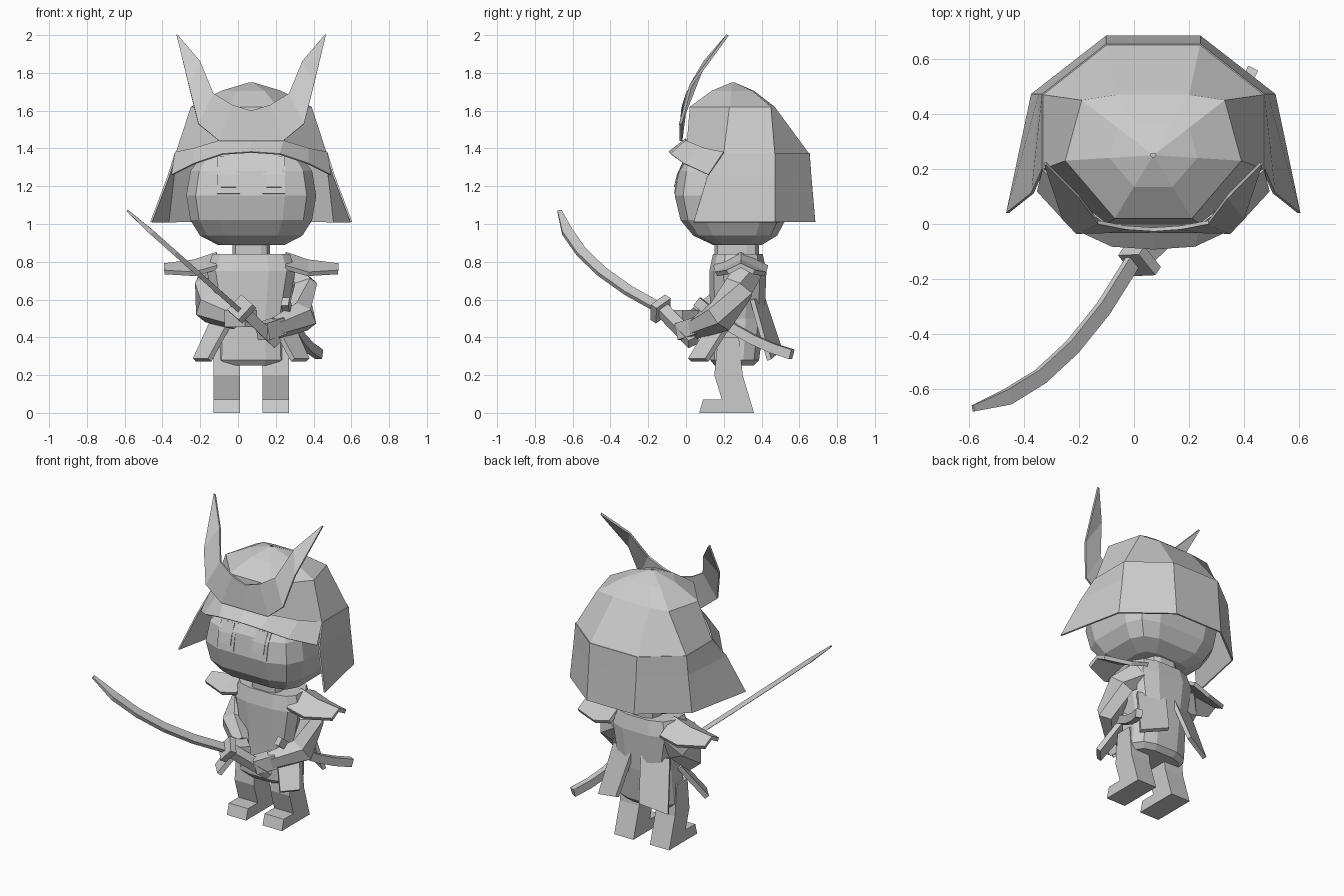
import bpy, bmesh
from math import sin, cos, pi, sqrt, copysign
from mathutils import Vector

if "Cube" in bpy.data.objects:
    bpy.data.objects.remove(bpy.data.objects["Cube"])

MID_X, MID_Y = .07, .25  # figure's own axis

GREY = (.6, .6, .6, 1)
grey = bpy.data.materials.new("plain grey")
grey.use_nodes = True
grey.diffuse_color = GREY
grey.node_tree.nodes["Principled BSDF"].inputs["Base Color"].default_value = GREY


def sheet(name, rows, closed=False, caps=False, thick=0, mirror=False, offset_x=MID_X):
    """Skin a surface across rows of points."""
    bm = bmesh.new()
    grid = [[bm.verts.new(point) for point in row] for row in rows]
    count = len(grid[0])
    for low, high in zip(grid, grid[1:]):
        for i in range(count if closed else count - 1):
            j = (i + 1) % count
            bm.faces.new((low[i], low[j], high[j], high[i]))
    if caps:
        bm.faces.new(grid[0])
        bm.faces.new(grid[-1])
    bmesh.ops.recalc_face_normals(bm, faces=bm.faces)
    mesh = bpy.data.meshes.new(name)
    bm.to_mesh(mesh)
    bm.free()
    mesh.materials.append(grey)
    part = bpy.data.objects.new(name, mesh)
    bpy.context.collection.objects.link(part)
    part.location.x = offset_x
    if mirror:
        part.modifiers.new("mirror", 'MIRROR').use_clip = True
    if thick:
        solid = part.modifiers.new("thickness", 'SOLIDIFY')
        solid.thickness = thick
        solid.offset = 0


def ring(height, width, front, back, sides, power):
    """Horizontal ring with separate depth to the front and the back."""
    points = []
    for i in range(sides):
        angle = 2 * pi * (i + .5) / sides
        across = copysign(abs(cos(angle)) ** power, cos(angle))
        along = copysign(abs(sin(angle)) ** power, sin(angle))
        depth = back if along > 0 else front
        points.append((width * across, MID_Y + depth * along, height))
    return points


def body(name, rings, power, sides=12):
    """Closed solid lofted through horizontal rings."""
    rows = [ring(*values, sides, power) for values in rings]
    sheet(name, rows, closed=True, caps=True)


def tube(name, path, width, height, sides=4, tip=1, up=(0, 0, 1), **options):
    """Sweep a polygon along a path, scaled at the tip."""
    path = [Vector(point) for point in path]
    last = len(path) - 1
    rows = []
    for i, point in enumerate(path):
        tangent = (path[min(i + 1, last)] - path[max(i - 1, 0)]).normalized()
        side = Vector(up).cross(tangent).normalized()
        top = tangent.cross(side)
        scale = (tip if i == last else 1) / cos(pi / sides)
        angles = [2 * pi * (k + .5) / sides for k in range(sides)]
        rows.append([point + scale * (side * width * cos(a) + top * height * sin(a))
                     for a in angles])
    sheet(name, rows, closed=True, caps=True, **options)


def bend(start, control, end, steps=5):
    """Points on a smooth curve between two ends."""
    start, control, end = Vector(start), Vector(control), Vector(end)
    fractions = [i / steps for i in range(steps + 1)]
    return [start.lerp(control, t).lerp(control.lerp(end, t), t) for t in fractions]


# Head: rounded box, chin set back more than the brow
head_rings = []
for t in (1.3, .9, .5, 0, -.5, -1):
    round_off = sqrt(cos(t))
    front = cos(t) ** .8 if t > 0 else round_off
    head_rings.append((1.15 - .27 * sin(t), .35 * round_off, .315 * front, .3 * round_off))
body("head", head_rings, power=.5)
body("neck", [(z, .1, .1, .14) for z in (.8, .92)], power=.5)

# Eyes: thin plates with a raised pupil, following the face
for name, size, lift in (("eyes", 1, .061), ("pupils", .65, .064)):
    rows = []
    for step in (-1, 0, 1):
        rise = .1 * (1 + step * size)
        rows.append([(.12 + .06 * size * side, 1.75 * rise ** 2 - lift, 1.16 + rise)
                     for side in (-1, 1)])
    sheet(name, rows, thick=.005, mirror=True)

# Helmet dome: upright sides up to a rim, then facets closing to the crown
base = [(0, 0), (.17, 0), (.4, .2), (.4, .47), (.17, .65), (0, .65)]
rim = [(0, .02), (.14, .02), (.32, .23), (.26, .45), (.13, .47), (0, .47)]
dome_rows = [[(x, y, 1.375) for x, y in base]]
for z, closing in ((1.62, 0), (1.705, .5), (1.75, .97)):
    dome_rows.append([(x * (1 - closing), y + (MID_Y - y) * closing, z) for x, y in rim])
sheet("helmet_dome", dome_rows, mirror=True)

# Helmet visor
sheet("visor", [[(0, 0, 1.45), (.17, 0, 1.44), (.3, .1, 1.4), (.4, .2, 1.38)],
                [(0, -.09, 1.38), (.15, -.08, 1.37), (.3, -.01, 1.32), (.42, .12, 1.26)]],
      thick=.008, mirror=True)

# Neck guard flaring downwards, open at the face
guard_rows = []
for z, flare in ((1.375, 0), (1.25, .3), (1.01, 1)):
    back = .65 + .03 * flare
    guard_rows.append([(0, back, z), (.17, back, z), (.4 + .04 * flare, .47, z),
                       (.4 + .13 * flare, .2 - .16 * sqrt(flare), z)])
sheet("neck_guard", guard_rows, thick=.01, mirror=True)

# Horned crest, curling back with height
outer = [(0, 1.44), (.17, 1.44), (.28, 1.53), (.33, 1.73), (.395, 2)]
inner = [(0, 1.6), (.1, 1.63), (.2, 1.69), (.27, 1.86), (.39, 2)]
sheet("crest", [[(x, (z - 1.5) ** 2 - .03, z) for x, z in pair] for pair in zip(outer, inner)],
      thick=.014, mirror=True)

# Tunic with a full skirt
body("tunic", [(.25, .17, .1, .11), (.28, .2, .125, .14), (.5, .19, .125, .17),
               (.75, .24, .13, .18), (.84, .21, .11, .16)], power=.7)

# Loose skirt panels, leaning outwards
sheet("front_panels", [[(.1, .15, .5), (.2, MID_Y, .5)], [(.22, .02, .28), (.3, .11, .28)]],
      thick=.03, mirror=True)
sheet("back_panels", [[(.03, .41, .6), (.2, .35, .6)], [(.08, .5, .33), (.25, .44, .28)]],
      thick=.025, mirror=True)

# Pointed shoulder guards, drooping to the front and back
sheet("shoulder_guards", [[(x, .29 + reach * side, z - .5 * reach * abs(side))
                           for side in (-1, 0, 1)]
                          for x, reach, z in ((.18, .14, .84), (.3, .13, .8), (.46, .07, .78))],
      thick=.025, mirror=True)

# Legs and feet: side profile given width
profile = [(.07, 0), (.36, 0), (.3, .2), (.28, .4), (.17, .4), (.15, .2), (.19, .07), (.09, .07)]
sheet("legs", [[(x, y, z) for y, z in profile] for x in (.06, .2)],
      closed=True, caps=True, mirror=True)

# Sleeves and hands, the left arm held lower
for name, side, drop in (("right_sleeve", -1, 0), ("left_sleeve", 1, .05)):
    reach = .22 + drop
    tube(name, [(.18 * side, .32, .75), (reach * side, .28, .66),
                (reach * side, .18, .56 - drop), (side * (reach - .14), .05, .5 - drop)],
         .07, .08, sides=6, tip=.65)
tube("right_hand", [(-.11, .06, .5), (0, -.05, .5)], .045, .045)
tube("left_hand", [(.15, .07, .46), (.06, -.02, .43)], .045, .045)

# Curved sword, lying in a slanted plane
sword = dict(up=(.66, 0, .75), offset_x=0)
tube("blade", bend((0, -.13, .55), (-.27, -.61, .79), (-.585, -.67, 1.07)),
     .028, .013, tip=.4, **sword)
tube("sword_guard", [(.01, -.15, .56), (.03, -.12, .54)], .055, .055, **sword)
tube("sword_handle", [(.02, -.13, .55), (.2, .04, .375)], .032, .028, **sword)

# Sheath at the left hip
tube("sheath", bend((.18, .06, .59), (.23, .3, .38), (.36, .56, .31)), .02, .026)
